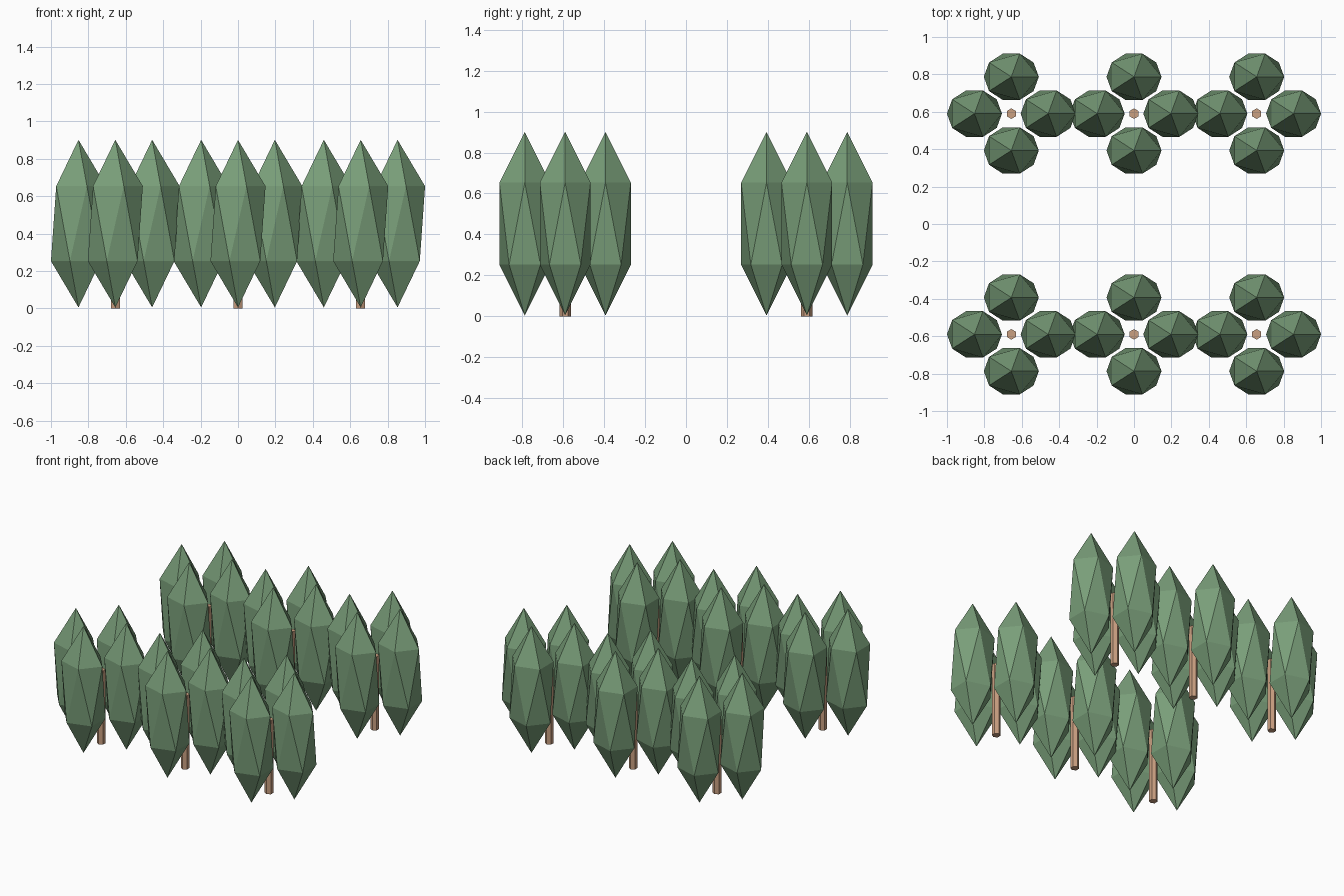
import bpy

if "Cube" in bpy.data.objects:
    bpy.data.objects.remove(bpy.data.objects["Cube"])


def material(name, rgb):
    m = bpy.data.materials.new(name)
    m.diffuse_color = (*rgb, 1)
    m.use_nodes = True
    m.node_tree.nodes["Principled BSDF"].inputs["Base Color"].default_value = m.diffuse_color
    return m


LEAF = material("leaf green", (0.19, 0.34, 0.19))
BARK = material("bark tan", (0.59, 0.35, 0.22))

SPREAD = 0.197       # foliage distance from the trunk
TRUNK_H = 0.52


def trunk(x, y):
    # hexagonal post
    bpy.ops.mesh.primitive_cylinder_add(vertices=6, radius=0.028, depth=TRUNK_H,
                                        location=(x, y, TRUNK_H / 2))
    ob = bpy.context.object
    ob.name = "trunk"
    ob.data.materials.append(BARK)


def foliage(x, y):
    # stretched icosahedron
    bpy.ops.mesh.primitive_ico_sphere_add(subdivisions=1, radius=1, location=(x, y, 0.453))
    ob = bpy.context.object
    ob.name = "foliage"
    ob.scale = (0.1644, 0.1455, 0.448)
    ob.data.materials.append(LEAF)


# two rows of three trees, each with four foliage clumps around its trunk
for y in (-0.59, 0.59):
    for x in (-0.656, 0, 0.656):
        trunk(x, y)
        for dx, dy in ((1, 0), (-1, 0), (0, 1), (0, -1)):
            foliage(x + dx * SPREAD, y + dy * SPREAD)
